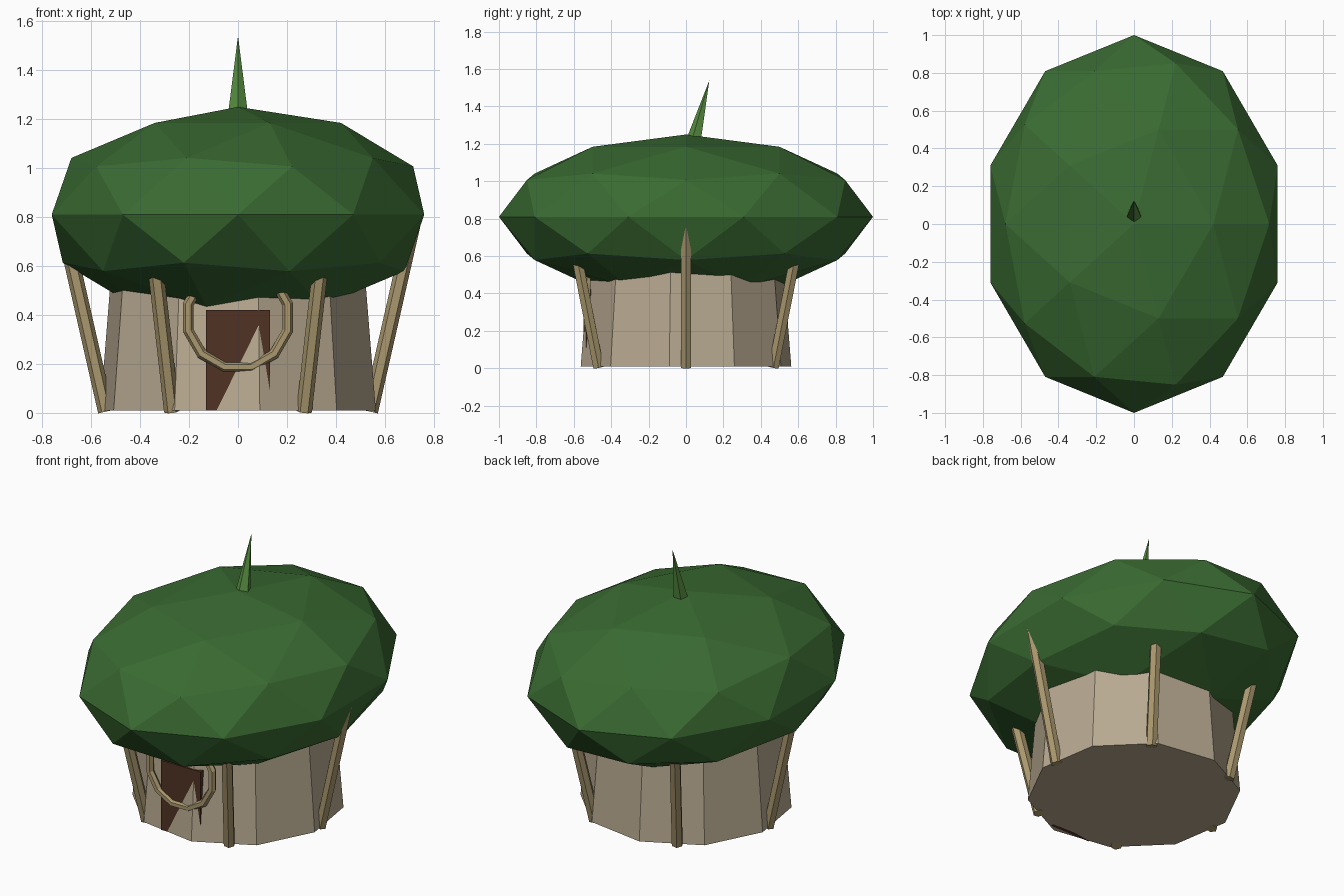
import bpy, bmesh
from math import sin, cos, pi, radians
from mathutils import Vector

if "Cube" in bpy.data.objects:
    bpy.data.objects.remove(bpy.data.objects["Cube"], do_unlink=True)


def material(name, rgb):
    mat = bpy.data.materials.new(name)
    mat.use_nodes = True
    mat.diffuse_color = (*rgb, 1)
    mat.node_tree.nodes["Principled BSDF"].inputs["Base Color"].default_value = (*rgb, 1)
    return mat


LEAF = material("leaf green", (.042, .147, .032))
STEM = material("stem green", (.09, .26, .048))
BARK = material("pale bark", (.48, .40, .283))
WOOD = material("tan wood", (.40, .314, .156))
DOOR = material("dark brown", (.08, .032, .018))


def finish(name, bm, mat):
    bmesh.ops.recalc_face_normals(bm, faces=bm.faces)
    mesh = bpy.data.meshes.new(name)
    bm.to_mesh(mesh)
    bm.free()
    mesh.materials.append(mat)
    obj = bpy.data.objects.new(name, mesh)
    bpy.context.collection.objects.link(obj)
    return obj


def post(name, mat, start, end, r0, r1, sides, phase=0):
    """Faceted, capped post between two points; r1 = 0 gives a spike."""
    start, end = Vector(start), Vector(end)
    turn = Vector((0, 0, 1)).rotation_difference(end - start)
    bm = bmesh.new()
    rings = []
    for centre, r in ((start, r0), (end, r1)):
        rings.append([bm.verts.new(centre + turn @ Vector((r * cos(a), r * sin(a), 0)))
                      for a in (phase + 2 * pi * i / sides for i in range(sides))])
    low, high = rings
    for i in range(sides):
        j = (i + 1) % sides
        bm.faces.new((low[i], low[j], high[j], high[i]))
    bm.faces.new(low[::-1])
    bm.faces.new(high)
    bmesh.ops.remove_doubles(bm, verts=bm.verts, dist=1e-5)
    return finish(name, bm, mat)


# Leafy cap
bm = bmesh.new()
bmesh.ops.create_icosphere(bm, subdivisions=2, radius=1)
bmesh.ops.scale(bm, vec=(.8, 1, .44), verts=bm.verts)
bmesh.ops.translate(bm, vec=(0, 0, .81), verts=bm.verts)
finish("leafy_cap", bm, LEAF)

# Leaning spike on the cap
post("cap_stem", STEM, (0, .04, 1.2), (0, .125, 1.54), .045, 0, 5, -pi / 2)

# Tapered trunk room
post("trunk", BARK, (0, 0, .01), (0, 0, .65), .57, .518, 10, radians(-81))

# Six props leaning outward
for i in range(6):
    a = i * pi / 3
    post(f"prop_{i + 1}", WOOD, (.54 * cos(a), .54 * sin(a), .005),
         (.716 * cos(a), .716 * sin(a), .78), .032, .032, 6, a)

# Door slab sunk into the trunk
bm = bmesh.new()
bmesh.ops.create_cube(bm, size=1)
bmesh.ops.scale(bm, vec=(.26, .04, .41), verts=bm.verts)
bmesh.ops.translate(bm, vec=(0, -.515, .215), verts=bm.verts)
finish("door", bm, DOOR)

# Bent branch ring around the door
bpy.ops.mesh.primitive_torus_add(major_segments=12, minor_segments=6,
                                 major_radius=.21, minor_radius=.022,
                                 location=(0, -.53, .39),
                                 rotation=(pi / 2, pi / 12, 0))
ring = bpy.context.object
ring.name = "door_ring"
ring.data.materials.append(WOOD)
